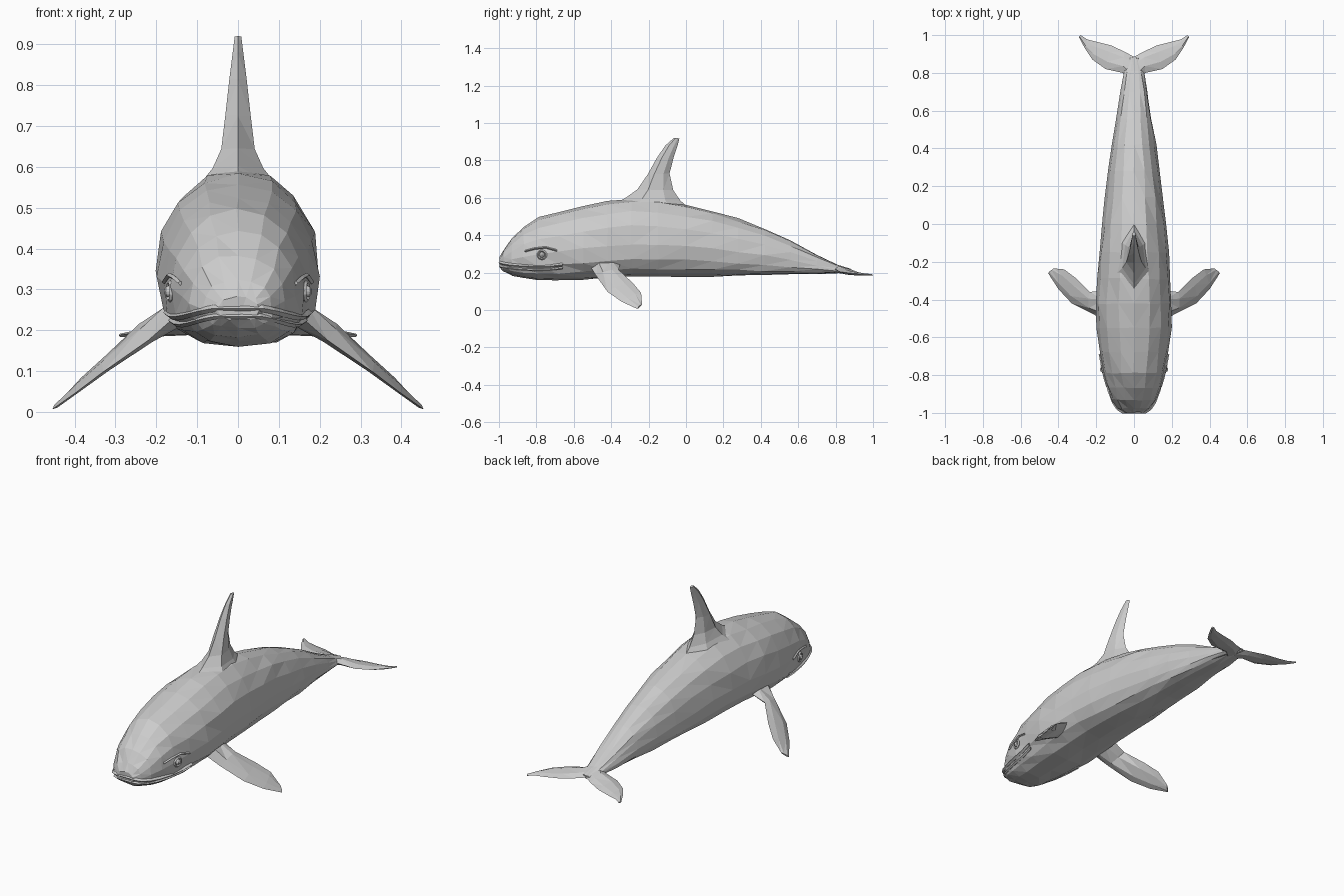
import bpy, bmesh, math, random
from mathutils import Vector

if "Cube" in bpy.data.objects:
    bpy.data.objects.remove(bpy.data.objects["Cube"])

random.seed(4)
grey = bpy.data.materials.new("soft grey")
grey.diffuse_color = (0.6, 0.6, 0.6, 1)
grey.use_nodes = True
grey.node_tree.nodes["Principled BSDF"].inputs["Base Color"].default_value = grey.diffuse_color


def loft(name, rings, jitter=0.0):
    """Skin closed rings of points into a flat-faced solid."""
    bm = bmesh.new()
    rows = [[bm.verts.new(p) for p in r] for r in rings]
    n = len(rows[0])
    for a, b in zip(rows, rows[1:]):
        for i in range(n):
            j = (i + 1) % n
            bm.faces.new((a[i], a[j], b[j], b[i]))
    bm.faces.new(rows[0])
    bm.faces.new(rows[-1])
    for v in bm.verts:
        v.co += Vector([random.uniform(-jitter, jitter) for _ in range(3)])
    bmesh.ops.recalc_face_normals(bm, faces=bm.faces)
    bmesh.ops.triangulate(bm, faces=bm.faces)
    mesh = bpy.data.meshes.new(name)
    bm.to_mesh(mesh)
    bm.free()
    mesh.materials.append(grey)
    ob = bpy.data.objects.new(name, mesh)
    bpy.context.collection.objects.link(ob)
    return ob


# Body stations: y, half width, top z, bottom z
BODY = [(-0.995, 0.055, 0.285, 0.225), (-0.975, 0.085, 0.325, 0.205),
        (-0.93, 0.118, 0.385, 0.185), (-0.87, 0.14, 0.445, 0.17),
        (-0.79, 0.163, 0.495, 0.162), (-0.68, 0.182, 0.525, 0.16),
        (-0.55, 0.198, 0.555, 0.163), (-0.42, 0.2, 0.58, 0.172),
        (-0.29, 0.192, 0.595, 0.178), (-0.15, 0.182, 0.59, 0.18),
        (0.0, 0.168, 0.565, 0.18), (0.14, 0.152, 0.53, 0.18),
        (0.28, 0.137, 0.488, 0.182), (0.42, 0.116, 0.435, 0.185),
        (0.56, 0.093, 0.374, 0.188), (0.7, 0.072, 0.3, 0.193),
        (0.81, 0.055, 0.242, 0.198), (0.88, 0.028, 0.217, 0.2)]
MID, N_UP, N_LOW, SIDES = 0.42, 2.1, 2.5, 16


def section(w, top, bot):
    zc = bot + MID * (top - bot)
    pts = []
    for i in range(SIDES):
        a = 2 * math.pi * i / SIDES
        c, s = math.cos(a), math.sin(a)
        e = 2 / (N_UP if s > 0 else N_LOW)
        h = top - zc if s > 0 else zc - bot
        pts.append((math.copysign(abs(c) ** e, c) * w,
                    zc + math.copysign(abs(s) ** e, s) * h))
    return pts


def skin_x(y, z):
    """Half width of the body at a given y and z."""
    for a, b in zip(BODY, BODY[1:]):
        if a[0] <= y <= b[0]:
            t = (y - a[0]) / (b[0] - a[0])
            w, top, bot = (a[k] + t * (b[k] - a[k]) for k in (1, 2, 3))
            zc = bot + MID * (top - bot)
            n, h = (N_UP, top - zc) if z > zc else (N_LOW, zc - bot)
            return w * max(0.0, 1 - (abs(z - zc) / h) ** n) ** (1 / n)


loft("body", [[(x, y, z) for x, z in section(w, t, b)]
              for y, w, t, b in BODY], 0.004)


def foil(name, stations, side=1):
    """Thin fin from stations of leading point, trailing point, half thickness."""
    st = [(Vector(l), Vector(t), h) for l, t, h in stations]
    mid = st[len(st) // 2]
    nrm = (st[-1][0] - st[0][0]).cross(mid[1] - mid[0]).normalized()
    rings = []
    for l, t, h in st:
        p, q = l.lerp(t, 0.3), l.lerp(t, 0.72)
        ring = [l, p + nrm * h, q + nrm * h * 0.75, t,
                q - nrm * h * 0.75, p - nrm * h]
        rings.append([(v.x * side, v.y, v.z) for v in ring])
    return loft(name, rings)


# Tall swept dorsal fin with a flared base
foil("dorsal_fin", [((0, -0.40, 0.555), (0, 0.03, 0.535), 0.10),
                    ((0, -0.32, 0.602), (0, -0.03, 0.585), 0.062),
                    ((0, -0.26, 0.645), (0, -0.068, 0.64), 0.041),
                    ((0, -0.205, 0.725), (0, -0.088, 0.73), 0.031),
                    ((0, -0.155, 0.815), (0, -0.065, 0.82), 0.021),
                    ((0, -0.11, 0.88), (0, -0.045, 0.88), 0.013),
                    ((0, -0.065, 0.92), (0, -0.035, 0.918), 0.008)])

FLIPPER = [((0.14, -0.52, 0.245), (0.14, -0.35, 0.255), 0.035),
           ((0.22, -0.475, 0.175), (0.235, -0.36, 0.215), 0.022),
           ((0.33, -0.42, 0.098), (0.31, -0.285, 0.145), 0.014),
           ((0.40, -0.345, 0.045), (0.37, -0.24, 0.092), 0.010),
           ((0.455, -0.26, 0.006), (0.425, -0.235, 0.032), 0.005)]
FLUKE = [((0, 0.74, 0.228), (0, 0.885, 0.207), 0.022),
         ((0.06, 0.80, 0.218), (0.05, 0.912, 0.20), 0.017),
         ((0.15, 0.82, 0.205), (0.12, 0.945, 0.193), 0.012),
         ((0.22, 0.87, 0.198), (0.20, 0.965, 0.188), 0.009),
         ((0.26, 0.93, 0.193), (0.25, 0.978, 0.187), 0.007),
         ((0.292, 0.99, 0.188), (0.283, 1.0, 0.186), 0.004)]


def ridge(name, path, r):
    """Thin diamond-section strip lying on the skin."""
    rings = []
    for x, y, z in path:
        out = Vector((x, (y + 0.75) * 0.6, 0)).normalized() * r
        p, up = Vector((x, y, z)), Vector((0, 0, r * 0.8))
        rings.append([p + out, p + up, p - out, p - up])
    return loft(name, rings)


for label, s in (("left", -1), ("right", 1)):
    foil(label + "_flipper", FLIPPER, s)
    foil(label + "_fluke", FLUKE, s)
    # Eye with a raised lid ring and a brow fold
    ex = s * skin_x(-0.77, 0.295)
    lean = math.radians(-13 * s)
    bpy.ops.mesh.primitive_uv_sphere_add(segments=8, ring_count=6, radius=0.015,
                                         location=(ex, -0.77, 0.295))
    eye = bpy.context.object
    eye.name = label + "_eye"
    bpy.ops.mesh.primitive_torus_add(major_segments=10, minor_segments=4,
                                     major_radius=0.022, minor_radius=0.006,
                                     location=(ex, -0.77, 0.295),
                                     rotation=(0, math.pi / 2, lean))
    lid = bpy.context.object
    lid.name = label + "_eyelid"
    for ob in (eye, lid):
        ob.data.materials.append(grey)
    ridge(label + "_brow", [(s * skin_x(y, z), y, z) for y, z in
                            ((-0.86, 0.315), (-0.81, 0.328), (-0.75, 0.335),
                             (-0.69, 0.318))], 0.007)

# Upper and lower lips wrapping round the snout
MOUTH = [(-0.66, 0.235), (-0.73, 0.226), (-0.81, 0.225), (-0.88, 0.228),
         (-0.94, 0.234), (-0.975, 0.24), (-0.992, 0.245)]
for name, dz, r in (("upper_lip", 0.008, 0.011), ("lower_lip", -0.011, 0.009)):
    half = [(skin_x(y, z + dz), y, z + dz) for y, z in MOUTH]
    ridge(name, half + [(-x, y, z) for x, y, z in reversed(half)], r)
